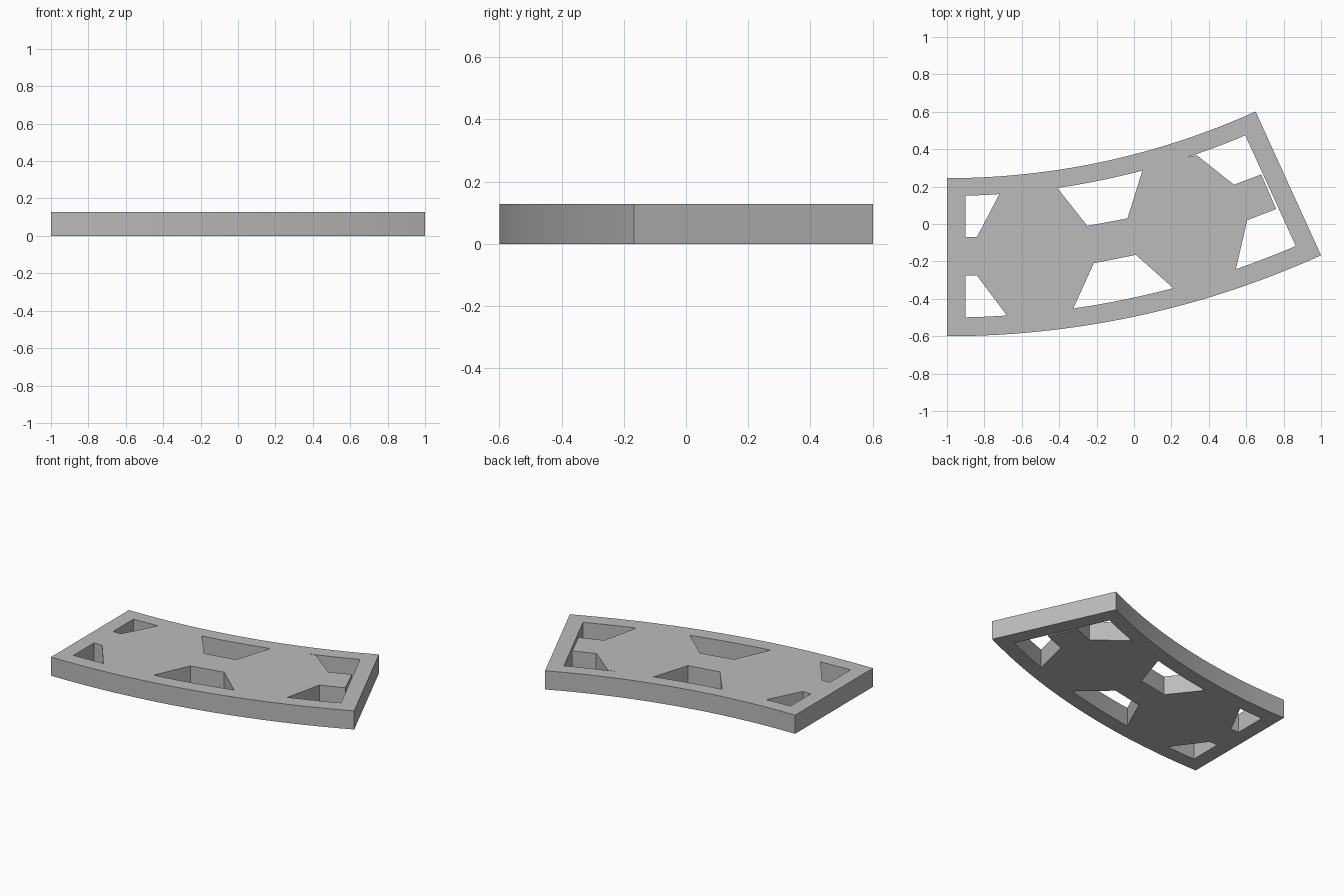
import bpy, bmesh, math

cube = bpy.data.objects.get("Cube")
if cube:
    bpy.data.objects.remove(cube, do_unlink=True)

CX, CY = -1.0, 4.24             # centre of the curved sides
R_FAR, R_NEAR = 4.84, 3.995     # outline radii
RIM_FAR, RIM_NEAR = 4.74, 4.09  # inner edges of the rim
HEIGHT = 0.128


def arc(radius, x0, x1, step=0.06):
    """Points along a curved side between two x positions."""
    a0, a1 = (math.asin((x - CX) / radius) for x in (x0, x1))
    n = max(2, round(abs(x1 - x0) / step))
    angles = [a0 + (a1 - a0) * i / n for i in range(n + 1)]
    return [(CX + radius * math.sin(a), CY - radius * math.cos(a)) for a in angles]


# Outer edge of the curved panel
outline = arc(R_FAR, -1, 1) + arc(R_NEAR, 0.65, -1)

# Openings between the rim and the two joined hexagonal webs
openings = [
    [(-0.9, -0.07), (-0.84, -0.07)] + arc(RIM_NEAR, -0.72, -0.9),
    [(-0.84, -0.275), (-0.9, -0.275)] + arc(RIM_FAR, -0.9, -0.68),
    [(-0.25, -0.01), (-0.035, 0.03)] + arc(RIM_NEAR, 0.045, -0.41),
    [(0.01, -0.165), (-0.215, -0.21)] + arc(RIM_FAR, -0.325, 0.21),
    # End opening wraps round the small tab
    [(0.335, 0.368), (0.535, 0.21), (0.68, 0.265), (0.76, 0.08), (0.605, 0.02)]
    + arc(RIM_FAR, 0.545, 0.865) + arc(RIM_NEAR, 0.595, 0.285),
]

# Filled, extruded profile
profile = bpy.data.curves.new("panel_profile", "CURVE")
profile.dimensions = "2D"
profile.fill_mode = "BOTH"
profile.extrude = HEIGHT / 2
for loop in [outline] + openings:
    spline = profile.splines.new("POLY")
    spline.points.add(len(loop) - 1)
    for point, (x, y) in zip(spline.points, loop):
        point.co = (x, y, 0, 1)
    spline.use_cyclic_u = True

helper = bpy.data.objects.new("profile_helper", profile)
bpy.context.collection.objects.link(helper)
graph = bpy.context.evaluated_depsgraph_get()
mesh = bpy.data.meshes.new_from_object(helper.evaluated_get(graph))
bpy.data.objects.remove(helper, do_unlink=True)

# Weld the faces and sides, and stand the panel on the floor
bm = bmesh.new()
bm.from_mesh(mesh)
bmesh.ops.remove_doubles(bm, verts=bm.verts, dist=0.0005)
bmesh.ops.translate(bm, verts=bm.verts, vec=(0, 0, HEIGHT / 2))
bmesh.ops.recalc_face_normals(bm, faces=bm.faces)
bm.to_mesh(mesh)
bm.free()

panel = bpy.data.objects.new("curved_panel", mesh)
bpy.context.collection.objects.link(panel)

# Plain grey finish
grey = bpy.data.materials.new("grey")
grey.use_nodes = True
colour = (0.5, 0.5, 0.5, 1)
grey.diffuse_color = colour
grey.node_tree.nodes["Principled BSDF"].inputs["Base Color"].default_value = colour
mesh.materials.clear()
mesh.materials.append(grey)

bpy.ops.object.select_all(action="DESELECT")
panel.select_set(True)
bpy.context.view_layer.objects.active = panel
bpy.ops.object.shade_smooth_by_angle(angle=math.radians(20))
